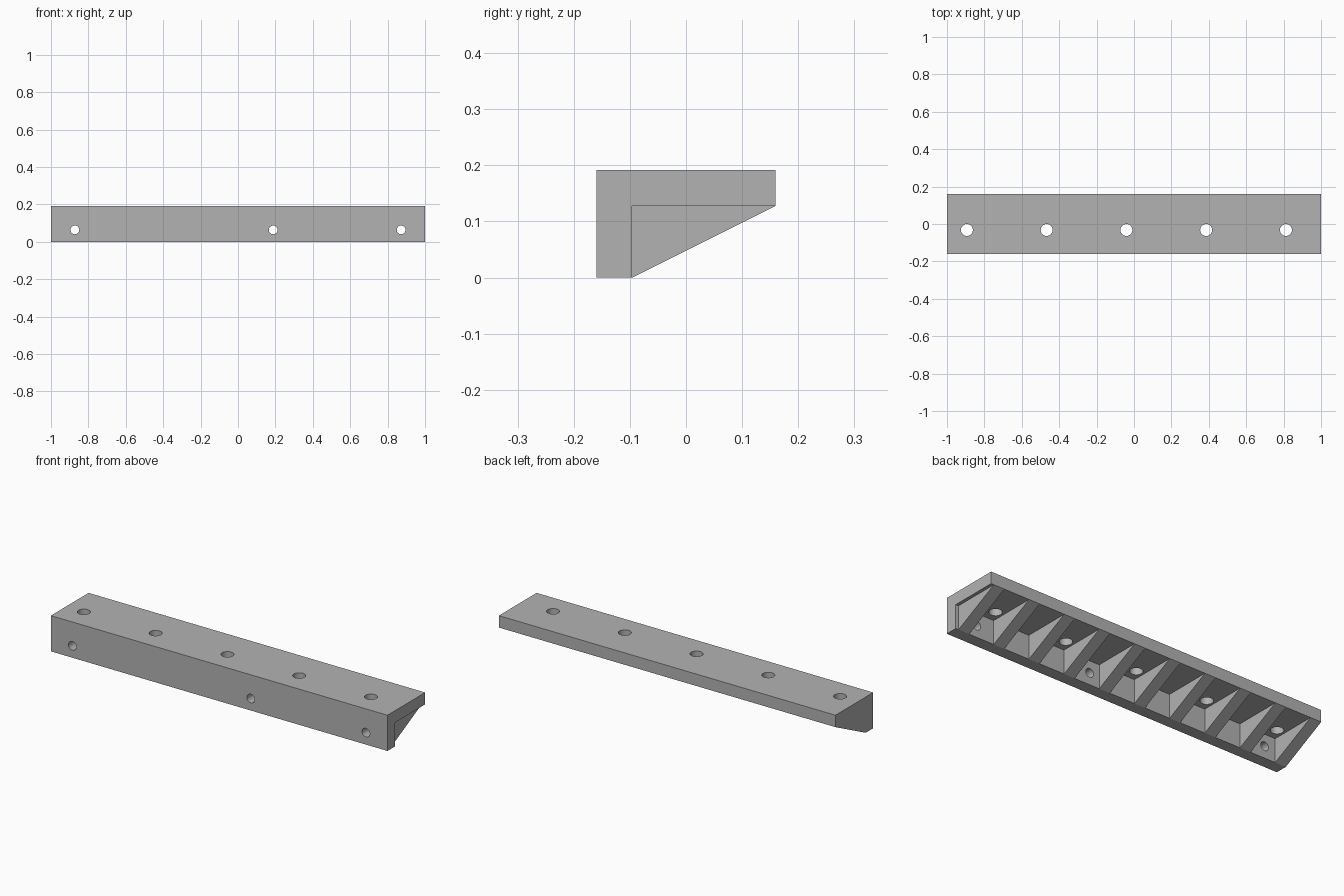
import bpy, bmesh, math
from mathutils import Matrix, Vector

cube = bpy.data.objects.get("Cube")
if cube:
    bpy.data.objects.remove(cube, do_unlink=True)

# Dimensions
U = 2 / 93.8                 # design unit
WALL = 3 * U                 # plate and rib thickness
DEPTH, HEIGHT = 15 * U, 9 * U
PITCH = 10 * U
FRONT, BACK = -DEPTH / 2, DEPTH / 2
INNER_Y = FRONT + WALL       # back of the front plate
INNER_Z = HEIGHT - WALL      # underside of the top plate

grey = bpy.data.materials.new("mid grey")
grey.use_nodes = True
grey.diffuse_color = (0.45, 0.45, 0.45, 1)
grey.node_tree.nodes["Principled BSDF"].inputs["Base Color"].default_value = grey.diffuse_color


def make_object(name, bm):
    bmesh.ops.recalc_face_normals(bm, faces=bm.faces)
    mesh = bpy.data.meshes.new(name)
    bm.to_mesh(mesh)
    bm.free()
    mesh.materials.append(grey)
    obj = bpy.data.objects.new(name, mesh)
    bpy.context.collection.objects.link(obj)
    return obj


def add_box(bm, low, high):
    low, high = Vector(low), Vector(high)
    place = Matrix.Translation((low + high) / 2) @ Matrix.Diagonal((high - low).to_4d())
    bmesh.ops.create_cube(bm, size=1, matrix=place)


def add_cylinder(bm, centre, radius, length, turn=0):
    place = Matrix.Translation(centre) @ Matrix.Rotation(turn, 4, 'X')
    bmesh.ops.create_cone(bm, cap_ends=True, segments=24, radius1=radius,
                          radius2=radius, depth=length, matrix=place)


def cut(body, cutter):
    cutter.hide_render = True
    mod = body.modifiers.new(cutter.name, 'BOOLEAN')
    mod.operation, mod.solver, mod.object = 'DIFFERENCE', 'EXACT', cutter
    bpy.context.view_layer.objects.active = body
    bpy.ops.object.modifier_apply(modifier=mod.name)
    bpy.data.objects.remove(cutter, do_unlink=True)


# Solid bracket: side profile extruded along its length
bm = bmesh.new()
profile = [(FRONT, 0), (INNER_Y, 0), (BACK, INNER_Z), (BACK, HEIGHT), (FRONT, HEIGHT)]
face = bm.faces.new([bm.verts.new((-1, y, z)) for y, z in profile])
extruded = bmesh.ops.extrude_face_region(bm, geom=[face])["geom"]
bmesh.ops.translate(bm, vec=(2, 0, 0),
                    verts=[v for v in extruded if isinstance(v, bmesh.types.BMVert)])
bracket = make_object("ribbed_bracket", bm)

# Pockets between the ribs, the last one open at the end
bm = bmesh.new()
for i in range(10):
    start = -1 + i * PITCH + WALL
    end = -1 + (i + 1) * PITCH
    add_box(bm, (start, INNER_Y, -0.1), (end, BACK + 0.1, INNER_Z))
cut(bracket, make_object("pocket_cutter", bm))

# Screw holes: five through the top plate, three through the front plate
bm = bmesh.new()
for i in range(5):
    add_cylinder(bm, (-1 + (2 * i + 0.5) * PITCH, FRONT + 6 * U, HEIGHT - WALL / 2),
                 1.5 * U, WALL * 1.5)
for x in (-0.872, 0.188, 0.872):
    add_cylinder(bm, (x, FRONT + WALL / 2, 3 * U), 1.1 * U, WALL * 1.5, math.pi / 2)
cut(bracket, make_object("hole_cutter", bm))

# Smooth hole walls, sharp plate edges
bpy.ops.object.select_all(action='DESELECT')
bracket.select_set(True)
bpy.context.view_layer.objects.active = bracket
bpy.ops.object.shade_smooth_by_angle(angle=math.radians(25))
